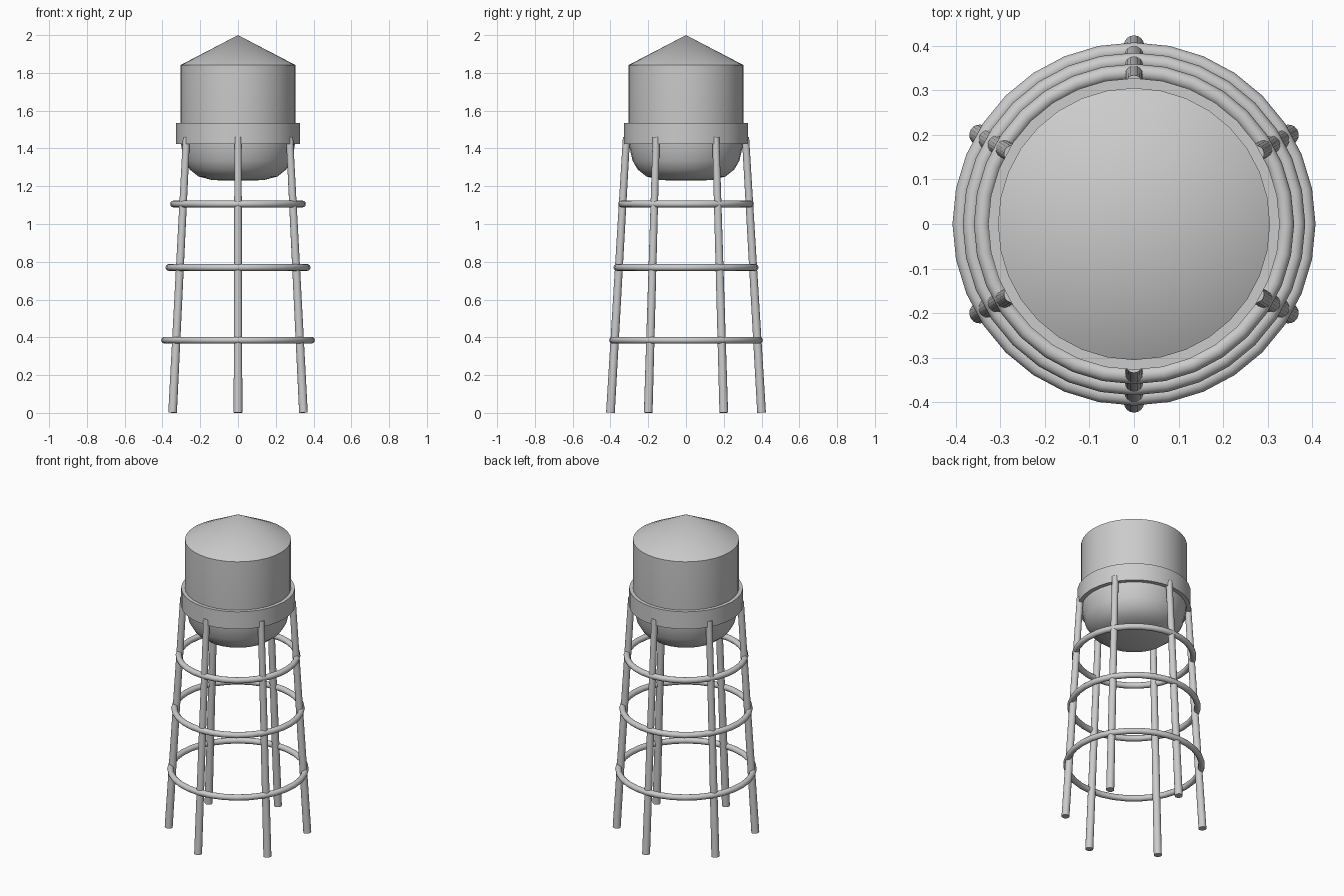
import bpy, math
from mathutils import Vector

if "Cube" in bpy.data.objects:
    bpy.data.objects.remove(bpy.data.objects["Cube"])


def smooth(ob, angle=30):
    bpy.ops.object.select_all(action='DESELECT')
    ob.select_set(True)
    bpy.context.view_layer.objects.active = ob
    bpy.ops.object.shade_smooth_by_angle(angle=math.radians(angle))


def lathe(name, profile, segs=32, closed=False):
    """Revolve (radius, z) points around z; radius 0 makes a pole."""
    verts, rings, faces = [], [], []
    for r, z in profile:
        start = len(verts)
        if r == 0:
            verts.append((0, 0, z))
            rings.append([start] * segs)
        else:
            for i in range(segs):
                a = math.tau * i / segs
                verts.append((r * math.cos(a), r * math.sin(a), z))
            rings.append(list(range(start, start + segs)))
    pairs = list(zip(rings, rings[1:]))
    if closed:
        pairs.append((rings[-1], rings[0]))
    for lo, hi in pairs:
        for i in range(segs):
            j = (i + 1) % segs
            faces.append(list(dict.fromkeys((lo[i], lo[j], hi[j], hi[i]))))
    me = bpy.data.meshes.new(name)
    me.from_pydata(verts, [], faces)
    ob = bpy.data.objects.new(name, me)
    bpy.context.collection.objects.link(ob)
    smooth(ob)
    return ob


# Tank: rounded bowl with flat bottom, straight wall, conical roof
lathe("tank", [(0, 1.23), (0.135, 1.232), (0.21, 1.252), (0.255, 1.288),
               (0.283, 1.335), (0.30, 1.41), (0.305, 1.46),
               (0.305, 1.841), (0, 2.0)])

# Band around the lower tank wall
lathe("tank_band", [(0.302, 1.424), (0.327, 1.424), (0.327, 1.534),
                    (0.302, 1.534)], closed=True)

# Six splayed legs
for k in range(6):
    a = math.radians(30 + 60 * k)
    out = Vector((math.cos(a), math.sin(a), 0))
    foot = out * 0.40 + Vector((0, 0, 0.001))
    head = out * 0.315 + Vector((0, 0, 1.46))
    d = head - foot
    bpy.ops.mesh.primitive_cone_add(vertices=16, radius1=0.023, radius2=0.019,
                                    depth=d.length, location=(foot + head) / 2)
    leg = bpy.context.object
    leg.name = f"leg_{k + 1}"
    leg.rotation_euler = d.to_track_quat('Z', 'Y').to_euler()
    smooth(leg)

# Brace rings tying the legs together
for k, (z, r) in enumerate([(0.385, 0.389), (0.77, 0.366), (1.106, 0.341)]):
    bpy.ops.mesh.primitive_torus_add(major_radius=r, minor_radius=0.018,
                                     major_segments=32, minor_segments=12,
                                     location=(0, 0, z))
    ring = bpy.context.object
    ring.name = f"brace_ring_{k + 1}"
    smooth(ring, 40)
